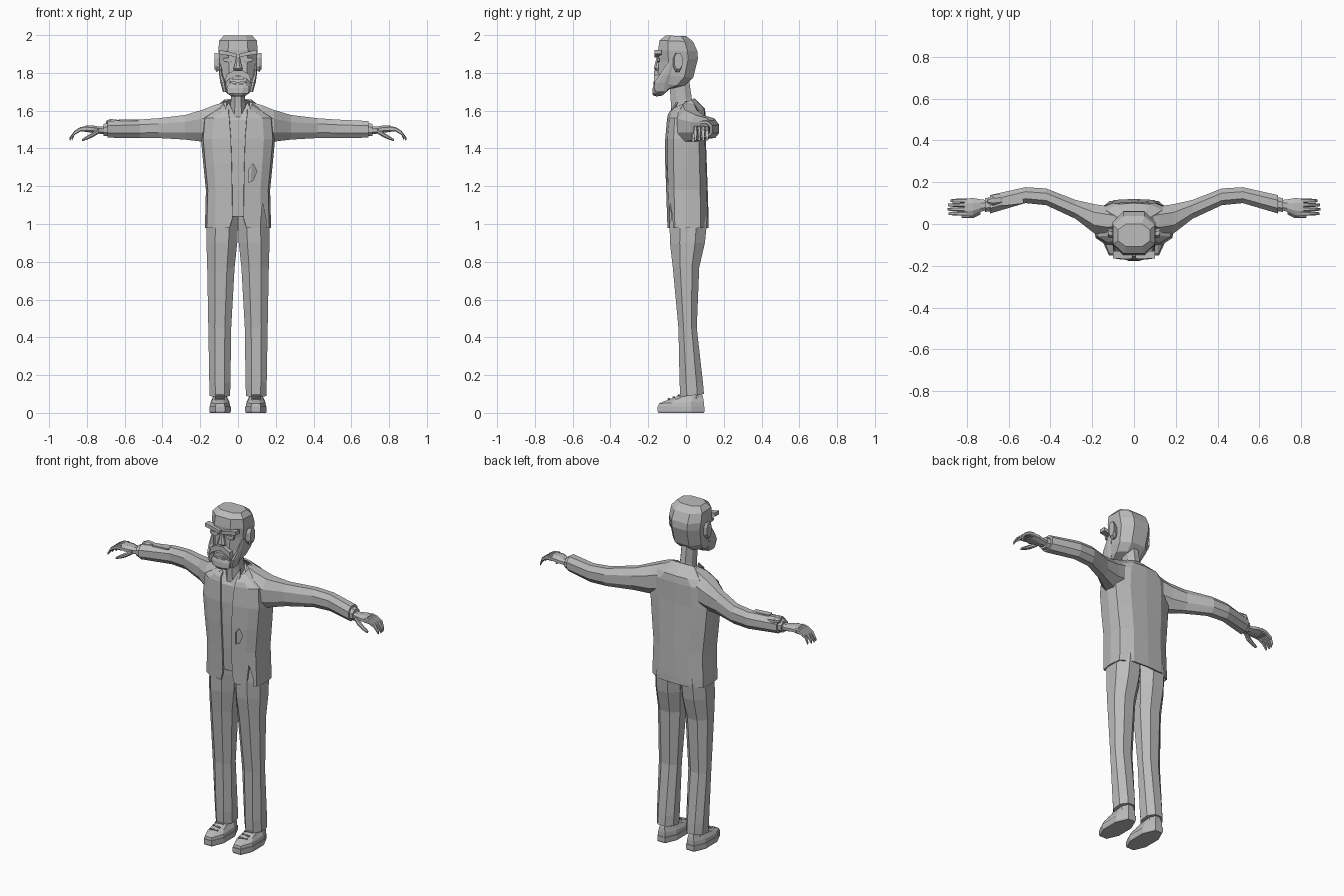
import bpy, bmesh, math
from mathutils import Vector, Matrix

gray = bpy.data.materials.new("plain_gray")
gray.diffuse_color = (0.5, 0.5, 0.5, 1)


def finish(name, bm):
    bmesh.ops.recalc_face_normals(bm, faces=bm.faces)
    me = bpy.data.meshes.new(name)
    bm.to_mesh(me)
    bm.free()
    me.materials.append(gray)
    ob = bpy.data.objects.new(name, me)
    bpy.context.scene.collection.objects.link(ob)
    return ob


def loft(name, rings, closed=True):
    """Skin a list of equal-length point rings; closed rings are capped."""
    bm = bmesh.new()
    vs = [[bm.verts.new(p) for p in r] for r in rings]
    n = len(vs[0])
    for a, b in zip(vs, vs[1:]):
        for i in range(n if closed else n - 1):
            j = (i + 1) % n
            bm.faces.new((a[i], a[j], b[j], b[i]))
    if closed:
        bm.faces.new(vs[0][::-1])
        bm.faces.new(vs[-1])
    return finish(name, bm)


def oct8(a0, a1, b0, b1, c=0.28):
    """Chamfered rectangle as eight 2D points."""
    da, db = (a1 - a0) * c, (b1 - b0) * c
    return [(a0 + da, b0), (a1 - da, b0), (a1, b0 + db), (a1, b1 - db),
            (a1 - da, b1), (a0 + da, b1), (a0, b1 - db), (a0, b0 + db)]


def level(x0, x1, y0, y1, z0, z1=None, c=0.28):
    """Ring round z, with z running from z0 at the front to z1 at the back."""
    z1 = z0 if z1 is None else z1
    return [(x, y, z0 + (z1 - z0) * (y - y0) / (y1 - y0)) for x, y in oct8(x0, x1, y0, y1, c)]


def across(s, x, y0, y1, z0, z1, c=0.28):
    """Ring round the x axis on side s."""
    return [(s * x, y, z) for y, z in oct8(y0, y1, z0, z1, c)]


def flip(s, rings):
    return [[(s * x, y, z) for x, y, z in r] for r in rings]


def box(name, loc, size, rot=(0, 0, 0)):
    bm = bmesh.new()
    bmesh.ops.create_cube(bm, size=1)
    bm.transform(Matrix.Diagonal((*size, 1)))
    ob = finish(name, bm)
    ob.location, ob.rotation_euler = loc, rot
    return ob


def prism(name, pts, y0, y1):
    """Front-facing outline (x, z) extruded along y."""
    return loft(name, [[(x, y, z) for x, z in pts] for y in (y0, y1)])


# Shirt and neck
loft("shirt", [level(-w, w, f, b, z0, z1) for w, f, b, z0, z1 in (
    (.15, -.082, .10, 1.04, 1.04), (.15, -.092, .09, 1.18, 1.18), (.165, -.098, .09, 1.32, 1.32),
    (.17, -.098, .09, 1.45, 1.45), (.14, -.09, .085, 1.55, 1.56), (.06, -.072, .035, 1.575, 1.64))])
loft("neck", [level(-w, w, f, b, z0, z1) for w, f, b, z0, z1 in (
    (.043, -.078, .04, 1.54, 1.62), (.038, -.08, .03, 1.64, 1.67), (.036, -.09, .012, 1.78, 1.79))])

# Open-fronted jacket shell: front height, back height, half width, front, back, opening
rings = []
for zf, zb, w, f, b, o in ((.98, .98, .175, -.098, .12, .045), (1.03, 1.02, .174, -.1, .12, .03),
                           (1.18, 1.18, .17, -.105, .115, .031), (1.32, 1.32, .184, -.11, .11, .034),
                           (1.45, 1.45, .196, -.11, .105, .038), (1.56, 1.57, .186, -.1, .105, .046),
                           (1.585, 1.61, .14, -.094, .1, .05), (1.61, 1.665, .078, -.075, .045, .05)):
    zs = lambda y: zf + (zb - zf) * (y - f) / (b - f)
    half = [(o, f), (max(o, w * .7), f + .012), (w * .94, f * .6), (w, .01), (w * .95, b * .65), (w * .55, b - .005)]
    half = [(x, y, zs(y)) for x, y in half]
    rings.append(half + [(0, b, zb)] + [(-x, y, z) for x, y, z in reversed(half)])
jacket = loft("jacket", rings, closed=False)
sol = jacket.modifiers.new("thickness", 'SOLIDIFY')
sol.thickness, sol.offset = .009, -1

# Torn hole and hem slit in the jacket
tears = (("hole_cutter", [(.055, 1.22), (.08, 1.23), (.1, 1.28), (.08, 1.32), (.058, 1.29)]),
         ("slit_cutter", [(.115, .96), (.15, .96), (.147, 1.03), (.13, 1.11), (.122, 1.03)]))
for name, pts in tears:
    cut = prism(name, pts, -.3, -.045)
    cut.hide_render = True
    cut.hide_viewport = True
    m = jacket.modifiers.new(name, 'BOOLEAN')
    m.operation, m.object, m.solver = 'DIFFERENCE', cut, 'EXACT'

for s in (-1, 1):
    side = "left" if s > 0 else "right"
    # Shirt collar flap
    loft(side + "_collar", flip(s, [[(x, y + d, z) for x, y, z in (
        (.012, -.086, 1.565), (.04, -.094, 1.545), (.066, -.078, 1.61), (.05, -.05, 1.645))] for d in (0, .008)]))
    # Sleeve, bent back at the elbow
    loft(side + "_sleeve", [across(s, *r) for r in (
        (.06, -.03, .06, 1.47, 1.648), (.125, -.055, .085, 1.44, 1.63), (.19, -.045, .095, 1.436, 1.604),
        (.28, .025, .115, 1.447, 1.577), (.42, .09, .17, 1.455, 1.56),
        (.52, .1, .176, 1.455, 1.553), (.69, .05, .138, 1.457, 1.545))])
    # Shirt cuff and hand
    loft(side + "_cuff", [across(s, *r) for r in (
        (.67, .062, .13, 1.465, 1.535), (.712, .058, .124, 1.465, 1.53))])
    loft(side + "_palm", [across(s, *r) for r in (
        (.7, .068, .114, 1.475, 1.515), (.735, .058, .118, 1.478, 1.515),
        (.77, .04, .124, 1.483, 1.522), (.81, .04, .122, 1.488, 1.52))])
    for i in range(4):
        y = .05 + i * .0205
        tip = .892 - (.004, 0, .003, .014)[i]
        loft(f"{side}_finger_{i + 1}", [across(s, x, y - w, y + w, z - h, z + h, .2) for x, w, z, h in (
            (.8, .0102, 1.505, .014), (.835, .0098, 1.501, .012),
            (.865, .009, 1.483, .011), (tip, .006, 1.45, .008))])
    loft(side + "_thumb", [across(s, *r) for r in (
        (.735, .045, .075, 1.48, 1.505), (.765, .03, .058, 1.462, 1.488),
        (.795, .028, .05, 1.448, 1.47), (.825, .03, .046, 1.438, 1.45))])
    # Trouser leg
    loft(side + "_trouser_leg", flip(s, [level(*r) for r in (
        (.042, .15, -.03, .095, .085, .1), (.04, .152, -.034, .09, .16, .16), (.036, .157, -.04, .057, .45),
        (.018, .163, -.07, .07, .77), (.004, .167, -.085, .1, .9),
        (0, .165, -.087, .11, 1.0), (0, .15, -.08, .1, 1.08))]))
    loft(side + "_sock", flip(s, [level(.062, .13, -.012, .08, z) for z in (.05, .13)]))
    # Shoe: sole, sloping upper, laces
    loft(side + "_sole", flip(s, [level(x0, x1, y0, y1, z) for x0, x1, y0, y1, z in (
        (.042, .148, -.145, .095, 0), (.038, .152, -.15, .098, .008), (.038, .152, -.15, .098, .035))]))
    loft(side + "_shoe_upper", flip(s, [level(*r) for r in (
        (.041, .149, -.147, .095, .03), (.045, .145, -.143, .094, .05, .06), (.055, .135, -.115, .09, .062, .085),
        (.064, .128, -.035, .085, .092, .1))]))
    for i in range(3):
        box(f"{side}_lace_{i + 1}", (s * .096, -.09 + i * .026, .073 + i * .0095), (.05, .007, .008),
            (.35, 0, (-1) ** i * .15))
    # Ear
    loft(side + "_ear", [[(s * x, y, z) for y, z in oct8(y0, y1, z0, z1)] for x, y0, y1, z0, z1 in (
        (.085, -.065, -.03, 1.82, 1.89), (.112, -.068, -.022, 1.805, 1.905), (.125, -.062, -.018, 1.82, 1.905))])
    # Angry brow, eye, cheek crease
    prism(side + "_brow", [(s * x, z) for x, z in (
        (.006, 1.882), (.05, 1.892), (.1, 1.9), (.1, 1.922), (.05, 1.912), (.006, 1.9))], -.166, -.13)
    prism(side + "_eye", [(s * x, z) for x, z in (
        (.025, 1.866), (.045, 1.855), (.075, 1.862), (.078, 1.88), (.03, 1.88))], -.153, -.14)
    # Side whiskers running into the beard
    loft(side + "_whiskers", flip(s, [level(x0, x1, y0, y1, z) for x0, x1, y0, y1, z in (
        (.06, .08, -.165, -.1, 1.7), (.065, .094, -.167, -.09, 1.75),
        (.082, .1, -.14, -.08, 1.79), (.09, .101, -.1, -.07, 1.85))]))

# Torn flap and bare patch on one sleeve
loft("torn_flap", [across(-1, *r) for r in (
    (.6, .105, .125, 1.51, 1.535), (.64, .09, .14, 1.5, 1.552), (.675, .085, .14, 1.51, 1.556), (.7, .1, .12, 1.52, 1.545))])
box("torn_patch", (-.58, .11, 1.549), (.1, .035, .008), (0, 0, .12))

# Head, with rings tilted between face and nape
loft("head", [level(-w, w, f, b, z0, z1, .25) for f, z0, b, z1, w in (
    (-.158, 1.675, -.125, 1.68, .035), (-.172, 1.69, -.085, 1.715, .064), (-.162, 1.74, -.005, 1.735, .083),
    (-.148, 1.79, .038, 1.775, .093), (-.145, 1.86, .063, 1.875, .098), (-.148, 1.92, .06, 1.915, .104),
    (-.14, 1.972, .038, 1.965, .1), (-.108, 1.997, .0, 1.996, .076))])
# Nose
loft("nose", [level(-w, w, f, -.135, z) for w, f, z in (
    (.02, -.158, 1.812), (.024, -.17, 1.822), (.014, -.162, 1.86), (.009, -.153, 1.892))])
# Moustache and lower beard framing an open mouth
prism("moustache", [(-.07, 1.745), (-.05, 1.765), (0, 1.788), (.05, 1.765), (.07, 1.745),
                    (.062, 1.79), (.025, 1.812), (-.025, 1.812), (-.062, 1.79)], -.17, -.14)
prism("lower_lip", [(-.045, 1.748), (0, 1.738), (.045, 1.748), (.036, 1.758), (0, 1.751), (-.036, 1.758)], -.173, -.15)
prism("teeth", [(-.034, 1.766), (.034, 1.766), (.02, 1.782), (-.02, 1.782)], -.164, -.145)
loft("chin_beard", [level(-w, w, f, -.13, z) for w, f, z in (
    (.035, -.17, 1.677), (.055, -.178, 1.69), (.06, -.176, 1.72), (.05, -.172, 1.738))])
